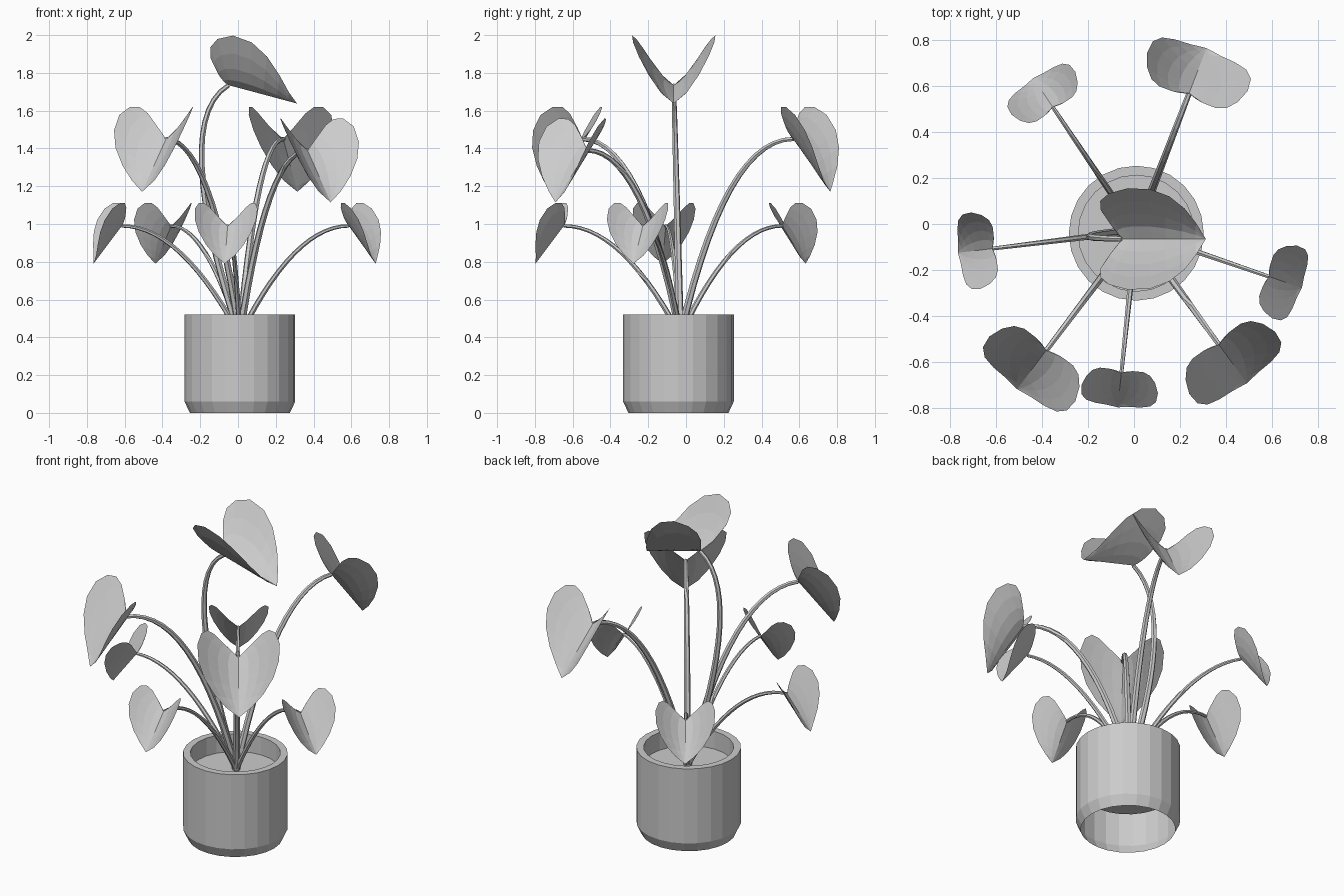
import bpy, bmesh, math
from mathutils import Vector

if "Cube" in bpy.data.objects:
    bpy.data.objects.remove(bpy.data.objects["Cube"])

CENTRE = Vector((0.01, -0.04, 0))      # pot axis
ROOT = Vector((0.01, -0.03, 0.41))     # where all stems meet in the soil


def add_mesh(name, verts, faces):
    mesh = bpy.data.meshes.new(name)
    mesh.from_pydata(verts, [], faces)
    bm = bmesh.new()
    bm.from_mesh(mesh)
    bmesh.ops.remove_doubles(bm, verts=bm.verts, dist=0.0005)
    bmesh.ops.recalc_face_normals(bm, faces=bm.faces)
    bm.to_mesh(mesh)
    bm.free()
    obj = bpy.data.objects.new(name, mesh)
    bpy.context.collection.objects.link(obj)
    return obj


def lathe(name, profile, sides=24):
    verts, faces = [], []
    for r, z in profile:
        for i in range(sides):
            a = 2 * math.pi * i / sides
            verts.append(CENTRE + Vector((r * math.cos(a), r * math.sin(a), z)))
    for j in range(len(profile) - 1):
        for i in range(sides):
            k = (i + 1) % sides
            faces.append((j * sides + i, j * sides + k,
                          (j + 1) * sides + k, (j + 1) * sides + i))
    return add_mesh(name, verts, faces)


def tube(name, path, r0, r1, sides=6):
    verts, faces = [], []
    n = len(path)
    for j, p in enumerate(path):
        tan = (path[min(j + 1, n - 1)] - path[max(j - 1, 0)]).normalized()
        side = tan.cross(Vector((0.3, 1, 0.1)) if abs(tan.y) < 0.6
                         else Vector((1, 0.3, 0.1))).normalized()
        # keep the frame steady along the stem
        if j and side.dot(last) < 0.5:
            side = (last - tan * last.dot(tan)).normalized()
        last = side
        up = tan.cross(side)
        r = r0 + (r1 - r0) * j / (n - 1)
        for i in range(sides):
            a = 2 * math.pi * i / sides
            verts.append(p + side * (r * math.cos(a)) + up * (r * math.sin(a)))
    for j in range(n - 1):
        for i in range(sides):
            k = (i + 1) % sides
            faces.append((j * sides + i, j * sides + k,
                          (j + 1) * sides + k, (j + 1) * sides + i))
    faces.append(tuple(range((n - 1) * sides, n * sides)))
    return add_mesh(name, verts, faces)


# half a leaf: midrib position, then edge position along and across the leaf
LEAF = [(0, 0, 0), (0, -0.045, 0.05), (0.004, -0.085, 0.095), (0.012, -0.097, 0.125),
        (0.025, -0.08, 0.15), (0.05, -0.03, 0.167), (0.09, 0.04, 0.163),
        (0.13, 0.105, 0.14), (0.18, 0.165, 0.10), (0.22, 0.212, 0.053), (0.25, 0.25, 0)]


def leaf(name, base, azimuth, pitch, scale, width=1.0, fold=0.11, steps=4):
    az, pt = math.radians(azimuth), math.radians(pitch)
    out = Vector((math.cos(az), math.sin(az), 0))
    along = out * math.cos(pt) - Vector((0, 0, math.sin(pt)))
    normal = out * math.sin(pt) + Vector((0, 0, math.cos(pt)))
    across = normal.cross(along)
    verts, faces = [], []
    cols = 2 * steps + 1
    for mid, edge, half in LEAF:
        for c in range(-steps, steps + 1):
            t = abs(c) / steps
            s = mid + (edge - mid) * t
            w = half * t
            lift = fold * (w / 0.165) ** 1.5
            verts.append(base + scale * (along * s + normal * lift
                         + across * math.copysign(w * width, c)))
    for j in range(len(LEAF) - 1):
        for c in range(cols - 1):
            a = j * cols + c
            faces.append((a, a + 1, a + cols + 1, a + cols))
    return add_mesh(name, verts, faces)


# pot shell with an inner cup, and the soil
lathe("pot", [(0.265, 0), (0.293, 0.06), (0.293, 0.52), (0.252, 0.52),
              (0.252, 0.24), (0, 0.24)])
lathe("soil", [(0.252, 0.41), (0, 0.41)])

# outward-arching stems: azimuth, reach, tip height, bend, leaf scale
PLANTS = [(69, 0.64, 1.45, 0.40, 1.4), (124, 0.65, 0.99, 0.5, 1.0),
          (187, 0.63, 0.99, 0.5, 1.0), (233, 0.65, 1.45, 0.40, 1.4),
          (264, 0.62, 0.99, 0.5, 1.0), (306, 0.61, 1.39, 0.40, 1.38),
          (341, 0.61, 0.99, 0.5, 1.0)]
for n, (az, reach, top, bend, size) in enumerate(PLANTS, 1):
    d = Vector((math.cos(math.radians(az)), math.sin(math.radians(az)), 0))
    h = Vector((0, 0, top - ROOT.z))
    path = []
    for i in range(15):
        t = i / 14
        path.append(ROOT + d * reach * (2 * t * (1 - t) * bend + t * t)
                    + h * (1 - (1 - t) ** 2))
    tube(f"stem_{n}", path, 0.015 + 0.005 * (size > 1), 0.009 + 0.003 * (size > 1))
    leaf(f"leaf_{n}", path[-1], az, 53, size)

# tall centre stem that hooks over, with the tightly folded top leaf
pts = [ROOT, Vector((-0.17, -0.045, 0.95)), Vector((-0.31, -0.06, 1.58)),
       Vector((-0.05, -0.065, 1.735))]
path = []
for i in range(17):
    t = i / 16
    path.append(pts[0] * (1 - t) ** 3 + pts[1] * 3 * t * (1 - t) ** 2
                + pts[2] * 3 * t * t * (1 - t) + pts[3] * t ** 3)
tube("stem_top", path, 0.021, 0.012)
leaf("leaf_top", path[-1], 0, 15, 1.5, 0.88, 0.17)
